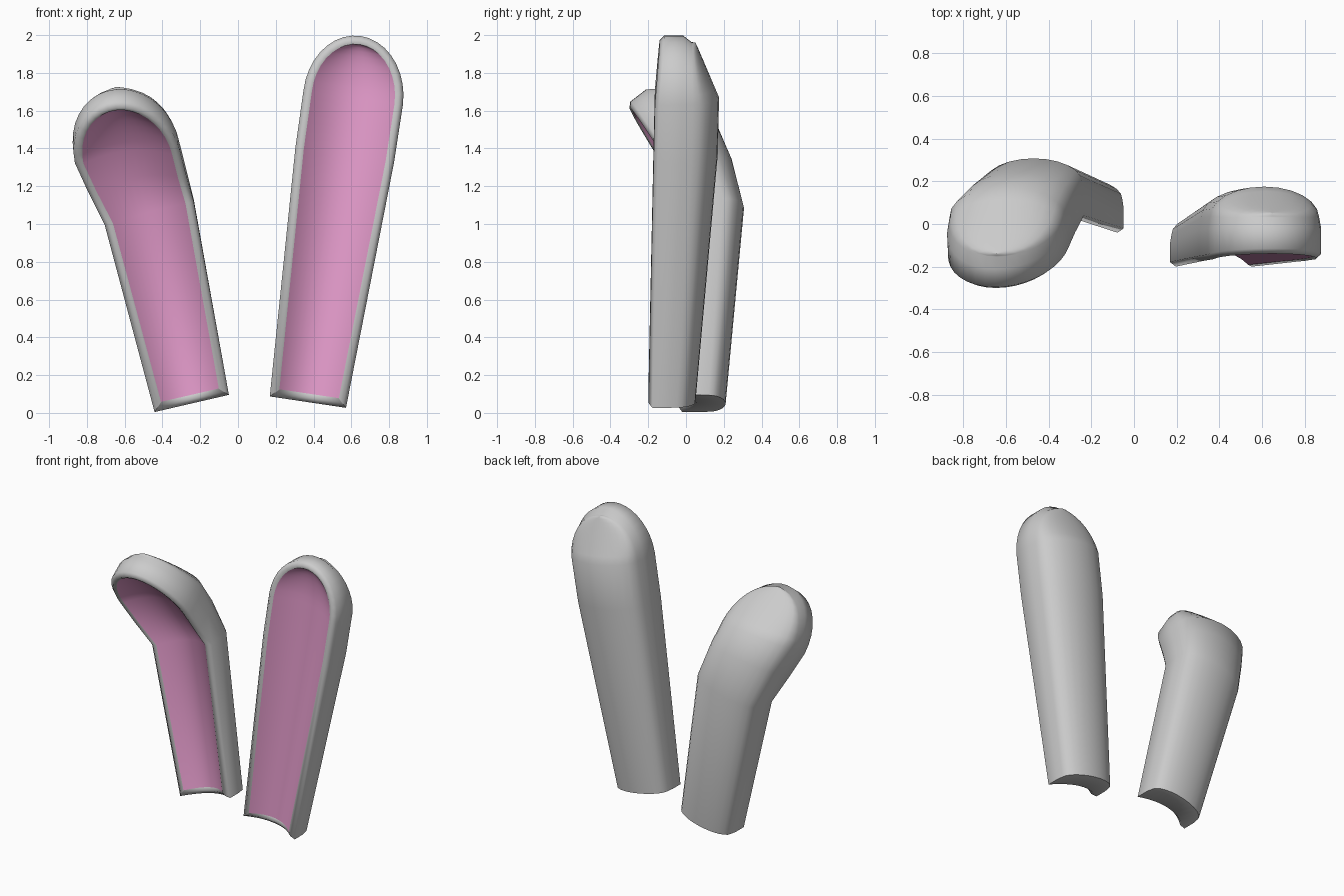
import bpy, bmesh, math
from mathutils import Vector

if "Cube" in bpy.data.objects:
    bpy.data.objects.remove(bpy.data.objects["Cube"])

N = 17          # points across the ear
TIP = 9         # stations in the rounded tip
INSET = 0.045   # rim width

pink = bpy.data.materials.new("inner_pink")
pink.diffuse_color = (0.80, 0.34, 0.62, 1)
pink.use_nodes = True
pink.node_tree.nodes["Principled BSDF"].inputs["Base Color"].default_value = pink.diffuse_color


def lerp(a, b, t):
    return a + (b - a) * t


def stations(keys):
    """Straight keys, then a rounded tip between the last two keys.
    Key: centre, lateral, backward, half width, wall, depth, inner depth."""
    out = []
    for k in keys[:-1]:
        out.append([Vector(k[0]), Vector(k[1]), Vector(k[2]), *k[3:], 1.0])
    a = out[-1]
    b = [Vector(v) if isinstance(v, tuple) else v for v in keys[-1]] + [0.0]
    for i in range(1, TIP + 1):
        th = math.pi / 2 * i / TIP
        row = [lerp(p, q, math.sin(th)) for p, q in zip(a, b)]
        row[3] = a[3]
        row[7] = math.cos(th)
        out.append(row)
    return out


def shifted(rows, inset, base=True):
    """Centres of the rows pulled in from the tip (and base) by inset."""
    c = [r[0].copy() for r in rows]
    if base:
        c[0] += (rows[1][0] - rows[0][0]).normalized() * inset
    a, tip = rows[-TIP - 1][0], rows[-1][0]
    k = 1 - inset / (tip - a).length
    for i in range(len(rows) - TIP, len(rows)):
        c[i] = a + (rows[i][0] - a) * k
    return c


def outer_sheet(rows):
    """Upright side walls, softened shoulder, arched back."""
    sheet = []
    for ctr, (c, lat, n, w, wall, depth, din, cs) in zip(shifted(rows, 0.035, False), rows):
        w *= cs
        low, high = c + n * 0.022, c + n * (wall * 0.72)
        arc = []
        for j in range(N - 4):
            ph = math.pi * j / (N - 5)
            d = wall + (depth - wall) * math.sin(ph)
            arc.append(ctr + lat * (-w * 0.965 * math.cos(ph)) + n * d)
        sheet.append([low - lat * w, high - lat * w] + arc + [high + lat * w, low + lat * w])
    return sheet


def inner_sheet(rows, inset, lift):
    sheet = []
    for ctr, (c, lat, n, w, wall, depth, din, cs) in zip(shifted(rows, inset), rows):
        w = (w - inset) * cs
        pts = []
        for j in range(N):
            q = -math.cos(math.pi * j / (N - 1))
            pts.append(ctr + lat * (w * q) + n * (lift + din * cs * (1 - q * q)))
        sheet.append(pts)
    return sheet


def border(s):
    """Left side from the tip down, across the base, right side up."""
    return [r[0] for r in reversed(s)] + s[0][1:-1] + [r[-1] for r in s]


def mesh_object(name, grids, mat=None):
    bm = bmesh.new()
    for g in grids:
        vs = [[bm.verts.new(p) for p in r] for r in g]
        for r0, r1 in zip(vs, vs[1:]):
            for j in range(len(r0) - 1):
                bm.faces.new((r0[j], r0[j + 1], r1[j + 1], r1[j]))
    bmesh.ops.remove_doubles(bm, verts=bm.verts, dist=0.0005)
    bmesh.ops.dissolve_degenerate(bm, edges=bm.edges, dist=0.0001)
    me = bpy.data.meshes.new(name)
    bm.to_mesh(me)
    bm.free()
    ob = bpy.data.objects.new(name, me)
    bpy.context.collection.objects.link(ob)
    if mat:
        me.materials.append(mat)
    bpy.ops.object.select_all(action='DESELECT')
    ob.select_set(True)
    bpy.context.view_layer.objects.active = ob
    bpy.ops.object.shade_smooth_by_angle(angle=math.radians(80))
    return ob


def build_ear(side, keys):
    rows = stations(keys)
    outer = outer_sheet(rows)
    lip = inner_sheet(rows, 0.0, 0.022)
    ridge = inner_sheet(rows, 0.024, 0.0)
    inner = inner_sheet(rows, INSET, 0.008)
    # grey shell: back skin plus rolled rim and base edge
    rim = [border(s) for s in (inner, ridge, lip, outer)]
    mesh_object(side + "_ear_shell", [outer[::-1], rim[::-1]])
    # pink lining
    mesh_object(side + "_ear_lining", [inner], pink)


# upright ear
lat, back = (0.989, 0, -0.148), (0, 1, 0)
build_ear("upright", [
    ((0.370, -0.200, 0.057), lat, back, 0.204, 0.15, 0.25, 0.075),
    ((0.565, -0.172, 1.365), lat, back, 0.264, 0.20, 0.34, 0.09),
    ((0.610, -0.165, 1.670), lat, back, 0.266, 0.20, 0.34, 0.09),
    ((0.650, -0.137, 1.995), lat, back, 0.266, 0.17, 0.19, 0.08),
])

# folded ear, leaning forward above the bend
lat0, lat1 = (0.974, 0, 0.225), (0.99, 0.0, 0.10)
build_ear("folded", [
    ((-0.245, -0.042, 0.050), lat0, (0, 1, 0), 0.202, 0.16, 0.252, 0.075),
    ((-0.470, 0.018, 1.055), (0.965, 0, 0.26), (0, 0.99, 0.10), 0.244, 0.18, 0.292, 0.085),
    ((-0.535, -0.060, 1.210), (0.98, 0.0, 0.17), (-0.03, 0.90, 0.40), 0.265, 0.19, 0.335, 0.09),
    ((-0.583, -0.125, 1.340), lat1, (-0.05, 0.86, 0.48), 0.282, 0.19, 0.345, 0.09),
    ((-0.650, -0.312, 1.635), lat1, (0, 0.78, 0.60), 0.282, 0.18, 0.20, 0.08),
])
